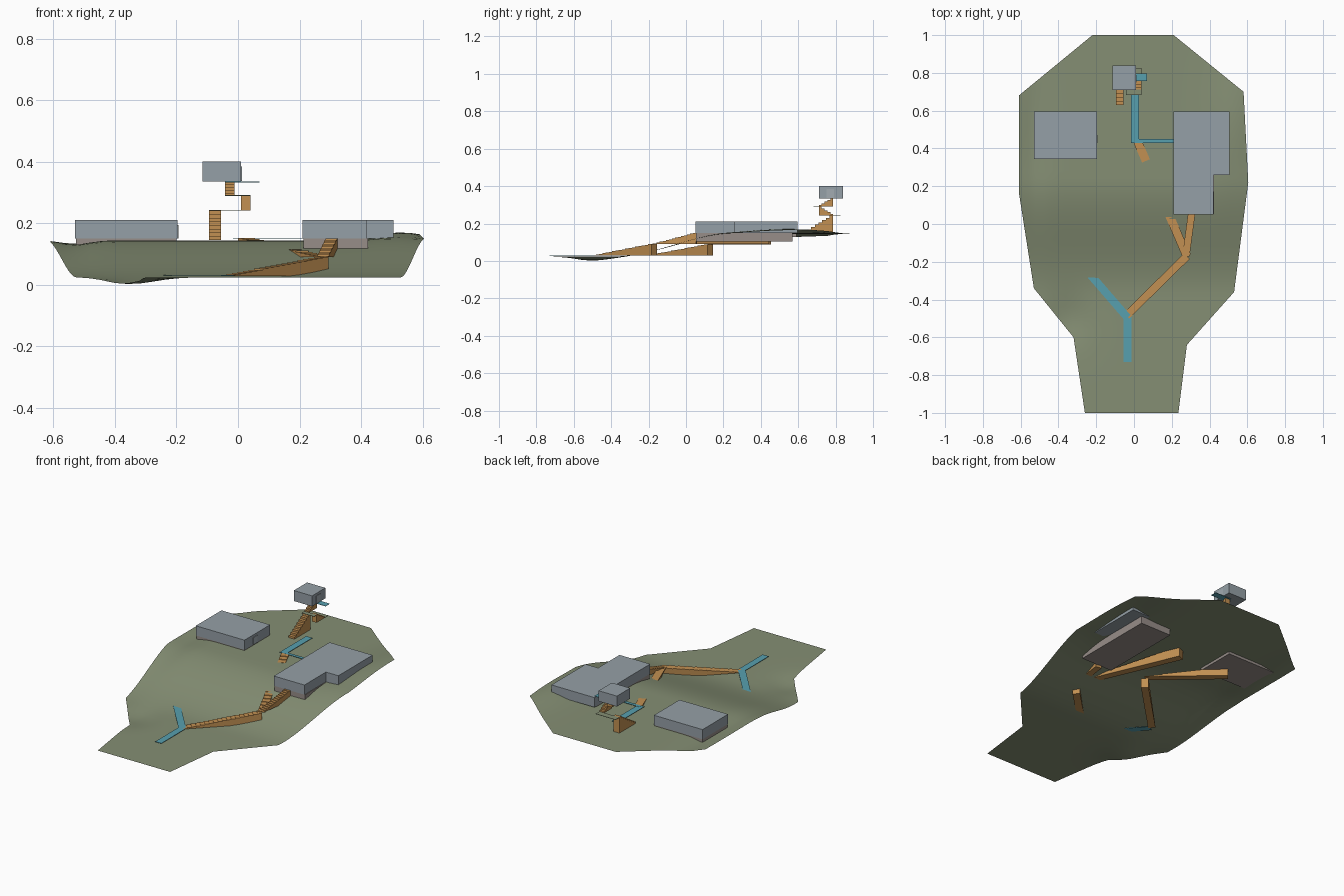
import bpy, bmesh, math
from mathutils import Vector

if "Cube" in bpy.data.objects:
    bpy.data.objects.remove(bpy.data.objects["Cube"])


def material(name, rgb):
    m = bpy.data.materials.new(name)
    m.diffuse_color = (*rgb, 1)
    m.use_nodes = True
    m.node_tree.nodes["Principled BSDF"].inputs["Base Color"].default_value = m.diffuse_color
    return m


GRASS = material("olive_ground", (0.235, 0.275, 0.175))
GREY = material("blue_grey_walls", (0.30, 0.35, 0.385))
BASE = material("warm_grey_base", (0.31, 0.27, 0.25))
WOOD = material("orange_wood", (0.54, 0.28, 0.085))
TEAL = material("teal_path", (0.095, 0.35, 0.43))
DOOR = material("pale_grey_door", (0.36, 0.41, 0.44))


def finish(bm, name, mat):
    bmesh.ops.recalc_face_normals(bm, faces=bm.faces)
    me = bpy.data.meshes.new(name)
    bm.to_mesh(me)
    bm.free()
    ob = bpy.data.objects.new(name, me)
    me.materials.append(mat)
    bpy.context.collection.objects.link(ob)
    return ob


def prism(name, outline, z0, z1, mat):
    """Upright extrusion of a plan outline."""
    bm = bmesh.new()
    f = bm.faces.new([bm.verts.new((x, y, z0)) for x, y in outline])
    r = bmesh.ops.extrude_face_region(bm, geom=[f])
    for v in r["geom"]:
        if isinstance(v, bmesh.types.BMVert):
            v.co.z = z1
    return finish(bm, name, mat)


def box(name, x0, x1, y0, y1, z0, z1, mat):
    return prism(name, [(x0, y0), (x1, y0), (x1, y1), (x0, y1)], z0, z1, mat)


def strip(name, a, b, width, z, mat):
    """Thin flat path from a to b."""
    a, b = Vector(a), Vector(b)
    d = (b - a).normalized()
    n = Vector((-d.y, d.x)) * width / 2
    return prism(name, [a - n, b - n, b + n, a + n], z, z + 0.002, mat)


def stairs(name, a, b, z0, z1, width, steps):
    """Stepped wedge with a flat bottom, rising from a to b."""
    a, b = Vector(a), Vector(b)
    length = (b - a).length
    d = (b - a).normalized()
    n = Vector((-d.y, d.x)) * width / 2
    prof = [(0, z0)]
    for i in range(steps):
        z = z0 + (z1 - z0) * (i + 1) / steps
        prof += [(length * i / steps, z), (length * (i + 1) / steps, z)]
    prof.append((length, z0))
    bm = bmesh.new()
    f = bm.faces.new([bm.verts.new((*(a + d * s - n), z)) for s, z in prof])
    r = bmesh.ops.extrude_face_region(bm, geom=[f])
    for v in r["geom"]:
        if isinstance(v, bmesh.types.BMVert):
            v.co += Vector((2 * n.x, 2 * n.y, 0))
    return finish(bm, name, WOOD)


# Ground sheet: outline filled, sliced into a grid, then shaped by height
OUTLINE = [(-0.22, 1), (0.21, 1), (0.58, 0.70), (0.605, 0.22), (0.53, -0.36),
           (0.28, -0.64), (0.235, -1), (-0.26, -1), (-0.32, -0.60),
           (-0.53, -0.34), (-0.61, 0.17), (-0.61, 0.68)]


def smooth(t):
    t = max(0, min(1, t))
    return t * t * (3 - 2 * t)


def bump(x, y, cx, cy, sx, sy):
    return math.exp(-((x - cx) / sx) ** 2 - ((y - cy) / sy) ** 2)


def height(x, y):
    z = 0.024 + 0.12 * smooth((y + 0.38) / 0.62)
    z += 0.026 * bump(x, y, 0.53, 0.55, 0.12, 0.3)
    z -= 0.018 * bump(x, y, -0.53, 0.45, 0.06, 0.4)
    z -= 0.022 * bump(x, y, -0.35, -0.5, 0.11, 0.13)
    return max(z, 0)


bm = bmesh.new()
bm.faces.new([bm.verts.new((x, y, 0)) for x, y in reversed(OUTLINE)])
for axis, count in ((0, 15), (1, 24)):
    for i in range(-count, count + 1):
        co, no = [0, 0, 0], [0, 0, 0]
        co[axis], no[axis] = i * 0.04, 1
        bmesh.ops.bisect_plane(bm, geom=bm.verts[:] + bm.edges[:] + bm.faces[:],
                               plane_co=co, plane_no=no)
for v in bm.verts:
    v.co.z = height(v.co.x, v.co.y)
for f in bm.faces:
    f.smooth = True
    f.normal_update()
    if f.normal.z < 0:
        f.normal_flip()
ground_mesh = bpy.data.meshes.new("ground")
bm.to_mesh(ground_mesh)
bm.free()
ground_mesh.materials.append(GRASS)
bpy.context.collection.objects.link(bpy.data.objects.new("terrain_sheet", ground_mesh))

# Buildings with their foundations and doors
box("left_building", -0.53, -0.197, 0.345, 0.595, 0.15, 0.21, GREY)
box("left_foundation", -0.527, -0.20, 0.348, 0.592, 0.128, 0.15, BASE)
box("left_door", -0.198, -0.194, 0.43, 0.47, 0.15, 0.195, DOOR)
prism("right_building", [(0.21, 0.05), (0.42, 0.05), (0.42, 0.26), (0.505, 0.26),
                         (0.505, 0.595), (0.21, 0.595)], 0.15, 0.21, GREY)
box("right_foundation", 0.213, 0.423, 0.053, 0.57, 0.105, 0.15, BASE)
box("tower_room", -0.115, 0.01, 0.71, 0.84, 0.335, 0.40, GREY)
box("tower_door", 0.009, 0.013, 0.75, 0.79, 0.337, 0.385, DOOR)

# Long flights climbing the slope
stairs("lower_right_stairs", (-0.04, -0.485), (0.28, -0.17), 0.028, 0.09, 0.042, 18)
stairs("right_building_stairs", (0.275, -0.17), (0.305, 0.055), 0.09, 0.15, 0.038, 14)
stairs("middle_stairs", (0.28, -0.17), (0.02, 0.435), 0.09, 0.152, 0.045, 18)
stairs("lower_left_stairs", (-0.29, -0.19), (0.03, 0.13), 0.028, 0.088, 0.042, 18)
stairs("left_building_stairs", (0.03, 0.13), (-0.32, 0.44), 0.088, 0.145, 0.042, 18)

# Flat paths
strip("entry_path", (-0.035, -0.73), (-0.035, -0.48), 0.042, 0.029, TEAL)
strip("branch_path", (-0.035, -0.495), (-0.29, -0.20), 0.042, 0.0295, TEAL)
strip("upper_path", (0.005, 0.43), (0.005, 0.69), 0.042, 0.15, TEAL)
strip("side_path", (0.005, 0.44), (0.21, 0.44), 0.02, 0.1505, TEAL)

# Zigzag tower stairs with landings
stairs("tower_flight_1", (-0.075, 0.63), (-0.075, 0.787), 0.145, 0.242, 0.04, 8)
stairs("tower_flight_2", (0.025, 0.787), (0.025, 0.71), 0.242, 0.29, 0.032, 5)
stairs("tower_flight_3", (-0.027, 0.71), (-0.027, 0.787), 0.29, 0.335, 0.032, 5)
box("lower_landing", -0.095, 0.041, 0.787, 0.825, 0.241, 0.243, GRASS)
box("middle_landing", -0.043, 0.041, 0.683, 0.712, 0.289, 0.291, GRASS)
box("top_landing", -0.043, 0.07, 0.757, 0.797, 0.333, 0.335, TEAL)
